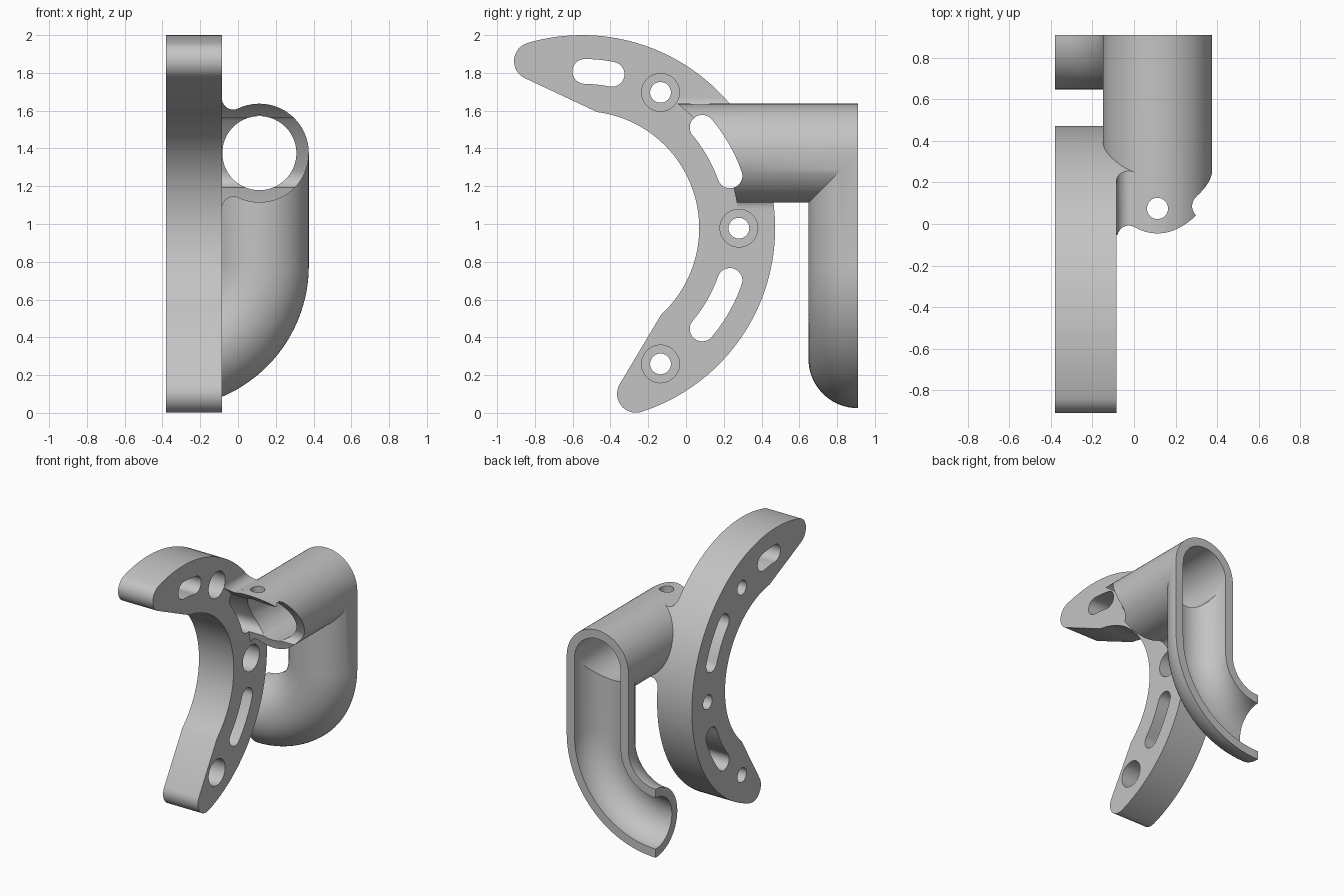
import bpy, bmesh, math
from math import sin, cos, pi, radians

if "Cube" in bpy.data.objects:
    bpy.data.objects.remove(bpy.data.objects["Cube"])

CY, CZ = -0.55, 0.978                 # centre of the crescent arcs (y, z)
R_IN, R_MID, R_OUT = 0.62, 0.83, 1.022
X0, X1 = -0.38, -0.085                # plate thickness range
TX, TZ, TR, BORE = 0.113, 1.375, 0.262, 0.196   # pipe axis and radii
BACK = 0.91

grey = bpy.data.materials.new("plain_grey")
grey.diffuse_color = (0.55, 0.55, 0.55, 1)
grey.use_nodes = True
grey.node_tree.nodes["Principled BSDF"].inputs["Base Color"].default_value = grey.diffuse_color


def arc(c, r, a0, a1, n):
    """Points along an arc, angles in degrees."""
    return [(c[0] + r * cos(radians(a0 + (a1 - a0) * i / n)),
             c[1] + r * sin(radians(a0 + (a1 - a0) * i / n))) for i in range(n + 1)]


def polar(r, a):
    return CY + r * cos(radians(a)), CZ + r * sin(radians(a))


def loft(name, rings):
    """Closed solid through a list of equally sized rings."""
    bm = bmesh.new()
    vs = [[bm.verts.new(p) for p in ring] for ring in rings]
    n = len(rings[0])
    for a, b in zip(vs, vs[1:]):
        for i in range(n):
            j = (i + 1) % n
            bm.faces.new((a[i], a[j], b[j], b[i]))
    bm.faces.new(vs[0][::-1])
    bm.faces.new(vs[-1])
    bmesh.ops.recalc_face_normals(bm, faces=bm.faces)
    me = bpy.data.meshes.new(name)
    bm.to_mesh(me)
    bm.free()
    me.materials.append(grey)
    ob = bpy.data.objects.new(name, me)
    bpy.context.collection.objects.link(ob)
    return ob


def prism_x(name, pts, a, b):
    return loft(name, [[(x, y, z) for y, z in pts] for x in (a, b)])


def prism_y(name, pts, a, b):
    return loft(name, [[(x, y, z) for x, z in pts] for y in (a, b)])


def circle(c, r, n=48):
    return arc(c, r, 0, 360, n)[:-1]


def boolean(ob, other, op):
    """Apply a boolean and discard the second solid."""
    bpy.context.view_layer.objects.active = ob
    m = ob.modifiers.new("cut", 'BOOLEAN')
    m.operation, m.object, m.solver = op, other, 'EXACT'
    bpy.ops.object.modifier_apply(modifier=m.name)
    bpy.data.objects.remove(other)


def elbow(name, r, a0, a1, n, extra):
    """Straight drop followed by a quarter bend toward -x."""
    bx, bz = X0, 0.78
    br = TX - bx
    path = [(TX, TZ, 0)]
    path += [(bx + br * cos(t), bz + br * sin(t), t)
             for t in (-pi / 2 * i / 28 for i in range(29))]
    if extra:
        path.append((bx - extra, bz - br, -pi / 2))
    angles = [a0 + (a1 - a0) * i / n for i in range(n + 1)]
    if a1 - a0 > 6:
        angles.pop()
    return loft(name, [[(px + r * cos(a) * cos(t), BACK + r * sin(a),
                         pz + r * cos(a) * sin(t)) for a in angles]
                       for px, pz, t in path])


# Horizontal pipe
body = prism_y("pipe_bracket", circle((TX, TZ), TR, 72), -0.2, BACK)

# Fillets joining pipe and plate, above and below
FR = 0.06
fx = X1 + FR
dz = math.sqrt((TR + FR) ** 2 - (fx - TX) ** 2)
for s in (1, -1):
    end = math.degrees(math.atan2(-dz, TX - fx)) % 360
    pts = arc((fx, dz), FR, 180, end, 10)
    k = (TR - 0.04) / (TR + FR)
    pts += [(TX + (fx - TX) * k, dz * k), (X1 - 0.03, 0.1), (X1 - 0.03, dz)]
    web = prism_y("fillet", [(x, TZ + s * z) for x, z in pts], -0.3, 0.7)
    boolean(web, prism_x("clip", circle((CY, CZ), R_OUT - 0.001, 160), -0.5, 0.6), 'INTERSECT')
    boolean(body, web, 'UNION')

# Front end of the pipe follows the crescent
boolean(body, prism_x("front_trim", circle((CY, CZ), R_MID, 144), -0.5, 0.7), 'DIFFERENCE')

# Half-pipe elbow, then the hollow interior
boolean(body, elbow("elbow", TR, pi, 2 * pi, 36, 0), 'UNION')
boolean(body, prism_y("bore", circle((TX, TZ), BORE, 72), -0.4, 1.2), 'DIFFERENCE')
boolean(body, elbow("channel", BORE, 0, 2 * pi, 72, 0.1), 'DIFFERENCE')

# Crescent plate with rounded tips
outline = (arc((CY, CZ), R_OUT, -72, 106.4, 80)
           + arc(polar(R_OUT - 0.1, 106.4), 0.1, 106.4, 244, 16)[1:]
           + arc((CY, CZ), R_IN, 82.6, -47.5, 50)
           + arc(polar(R_OUT - 0.1, -72), 0.1, 151, 288, 16)[:-1])
boolean(body, prism_x("plate", outline, X0, X1), 'UNION')

# Curved slots through plate and pipe
for a0, a1 in ((79, 89), (19.5, 40), (-40, -19.5)):
    r = 0.066
    pts = (arc((CY, CZ), R_MID + r, a0, a1, 10)
           + arc(polar(R_MID, a1), r, a1, a1 + 180, 14)[1:]
           + arc((CY, CZ), R_MID - r, a1, a0, 10)[1:]
           + arc(polar(R_MID, a0), r, a0 + 180, a0 + 360, 14)[1:-1])
    boolean(body, prism_x("slot", pts, -0.6, 0.6), 'DIFFERENCE')

# Counterbored bolt holes
for a in (60, 0, -60):
    c = polar(R_MID, a)
    boolean(body, prism_x("counterbore", circle(c, 0.1), -0.25, 0.6), 'DIFFERENCE')
    boolean(body, prism_x("bolt_hole", circle(c, 0.055, 32), -0.6, 0.0), 'DIFFERENCE')

# Small hole in the top of the pipe
boolean(body, loft("top_hole", [[(x, y, z) for x, y in circle((TX, 0.075), 0.051, 32)]
                                for z in (1.4, 1.9)]), 'DIFFERENCE')

bpy.ops.object.select_all(action='DESELECT')
body.select_set(True)
bpy.context.view_layer.objects.active = body
bpy.ops.object.shade_smooth_by_angle(angle=radians(30))
